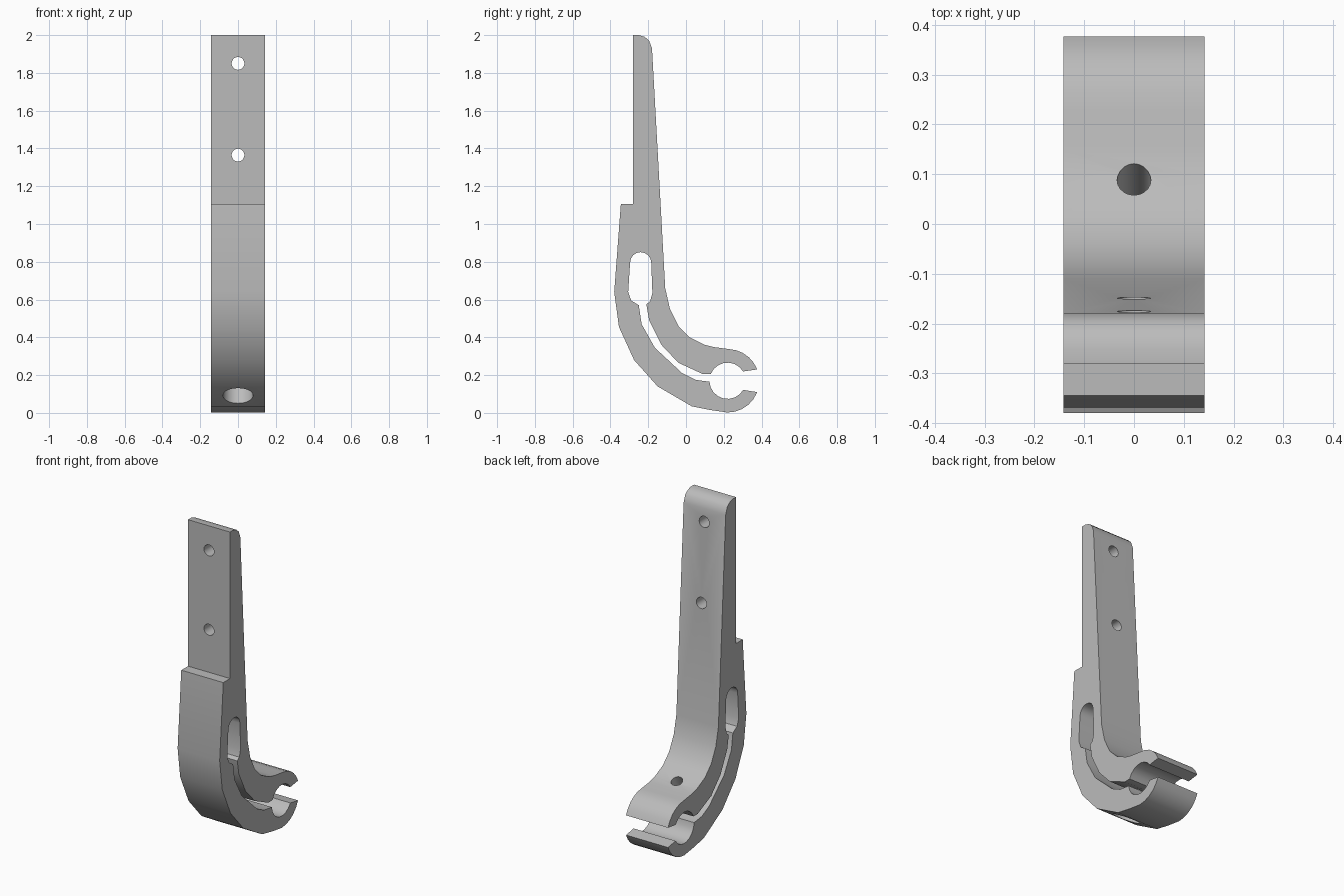
import bpy
import bmesh
from math import sin, cos, radians
from mathutils import Vector

cube = bpy.data.objects.get("Cube")
if cube:
    bpy.data.objects.remove(cube, do_unlink=True)

HALF_WIDTH = 0.142
BORE = (0.22, 0.17)


def arc(center, radius, start, end, steps):
    """Points on an arc in the side plane, angles in degrees."""
    angles = [radians(start + (end - start) * i / steps) for i in range(steps + 1)]
    return [(center[0] + radius * cos(a), center[1] + radius * sin(a)) for a in angles]


def make_object(name, bm):
    bmesh.ops.recalc_face_normals(bm, faces=bm.faces)
    mesh = bpy.data.meshes.new(name)
    bm.to_mesh(mesh)
    bm.free()
    obj = bpy.data.objects.new(name, mesh)
    bpy.context.collection.objects.link(obj)
    return obj


def extrude_profile(name, points):
    """Extrude a side (y, z) outline across the full width."""
    bm = bmesh.new()
    face = bm.faces.new([bm.verts.new((-HALF_WIDTH, y, z)) for y, z in points])
    result = bmesh.ops.extrude_face_region(bm, geom=[face])
    verts = [v for v in result["geom"] if isinstance(v, bmesh.types.BMVert)]
    bmesh.ops.translate(bm, verts=verts, vec=(2 * HALF_WIDTH, 0, 0))
    return make_object(name, bm)


def drill(target, name, start, end, radius):
    """Cut a round hole between two points."""
    start, end = Vector(start), Vector(end)
    axis = end - start
    bm = bmesh.new()
    bmesh.ops.create_cone(bm, cap_ends=True, segments=20, radius1=radius,
                          radius2=radius, depth=axis.length)
    bmesh.ops.rotate(bm, verts=bm.verts, cent=(0, 0, 0),
                     matrix=axis.to_track_quat("Z", "Y").to_matrix())
    bmesh.ops.translate(bm, verts=bm.verts, vec=(start + end) / 2)
    cutter = make_object(name, bm)
    cutter.hide_render = True
    modifier = target.modifiers.new(name, "BOOLEAN")
    modifier.operation = "DIFFERENCE"
    modifier.solver = "EXACT"
    modifier.object = cutter
    bpy.context.view_layer.objects.active = target
    bpy.ops.object.modifier_apply(modifier=name)
    bpy.data.objects.remove(cutter, do_unlink=True)


# Stem with rounded top, then the inner side of the bend
stem = [(-0.28, 1.105), (-0.28, 2.0), (-0.25, 2.0), (-0.219, 1.991),
        (-0.195, 1.97), (-0.18, 1.93)]
inner_bend = [(-0.11, 0.66), (-0.085, 0.55), (-0.04, 0.46), (0.02, 0.4),
              (0.1, 0.36), (0.15, 0.348)]
# Clamp jaws around the bore
upper_jaw = arc(BORE, 0.168, 88, 21, 5) + arc(BORE, 0.096, 31, 158, 7)
lower_jaw = arc(BORE, 0.096, 183, 330, 8) + arc(BORE, 0.168, -21, -90, 5)
# Flexing slot with its long relief pocket
slot_top = [(0.09, 0.205), (-0.04, 0.265), (-0.13, 0.36), (-0.195, 0.49),
            (-0.21, 0.575), (-0.19, 0.59), (-0.178, 0.635)]
pocket_end = arc((-0.24, 0.795), 0.056, 0, 180, 8)
slot_bottom = [(-0.306, 0.64), (-0.29, 0.595), (-0.25, 0.57), (-0.235, 0.47),
               (-0.165, 0.345), (-0.02, 0.21), (0.05, 0.175)]
# Outer side of the bend up to the step
outer_bend = [(0.13, 0.015), (0.03, 0.035), (-0.15, 0.14), (-0.275, 0.28),
              (-0.355, 0.455), (-0.38, 0.64), (-0.345, 1.105)]

bracket = extrude_profile("clamp_bracket", stem + inner_bend + upper_jaw + slot_top
                          + pocket_end + slot_bottom + lower_jaw + outer_bend)

# Mounting holes through the stem
for i, height in enumerate((1.365, 1.85)):
    drill(bracket, f"mounting_hole_{i}", (0, -0.5, height), (0, 0.1, height), 0.034)

# Tilted clamping screw hole with a wide head recess underneath
head = Vector((0, -0.065, 0.093))
direction = Vector((0, 0.49, 0.872))
drill(bracket, "screw_hole", head - direction * 0.1, head + direction * 0.42, 0.034)
drill(bracket, "screw_head_recess", head - direction * 0.12, head + direction * 0.095, 0.08)

# Plain grey finish
grey = bpy.data.materials.new("plain_grey")
grey.use_nodes = True
colour = (0.5, 0.5, 0.5, 1)
grey.diffuse_color = colour
grey.node_tree.nodes["Principled BSDF"].inputs["Base Color"].default_value = colour
bracket.data.materials.clear()
bracket.data.materials.append(grey)

bpy.ops.object.select_all(action="DESELECT")
bracket.select_set(True)
bpy.context.view_layer.objects.active = bracket
bpy.ops.object.shade_smooth_by_angle(angle=radians(32))
